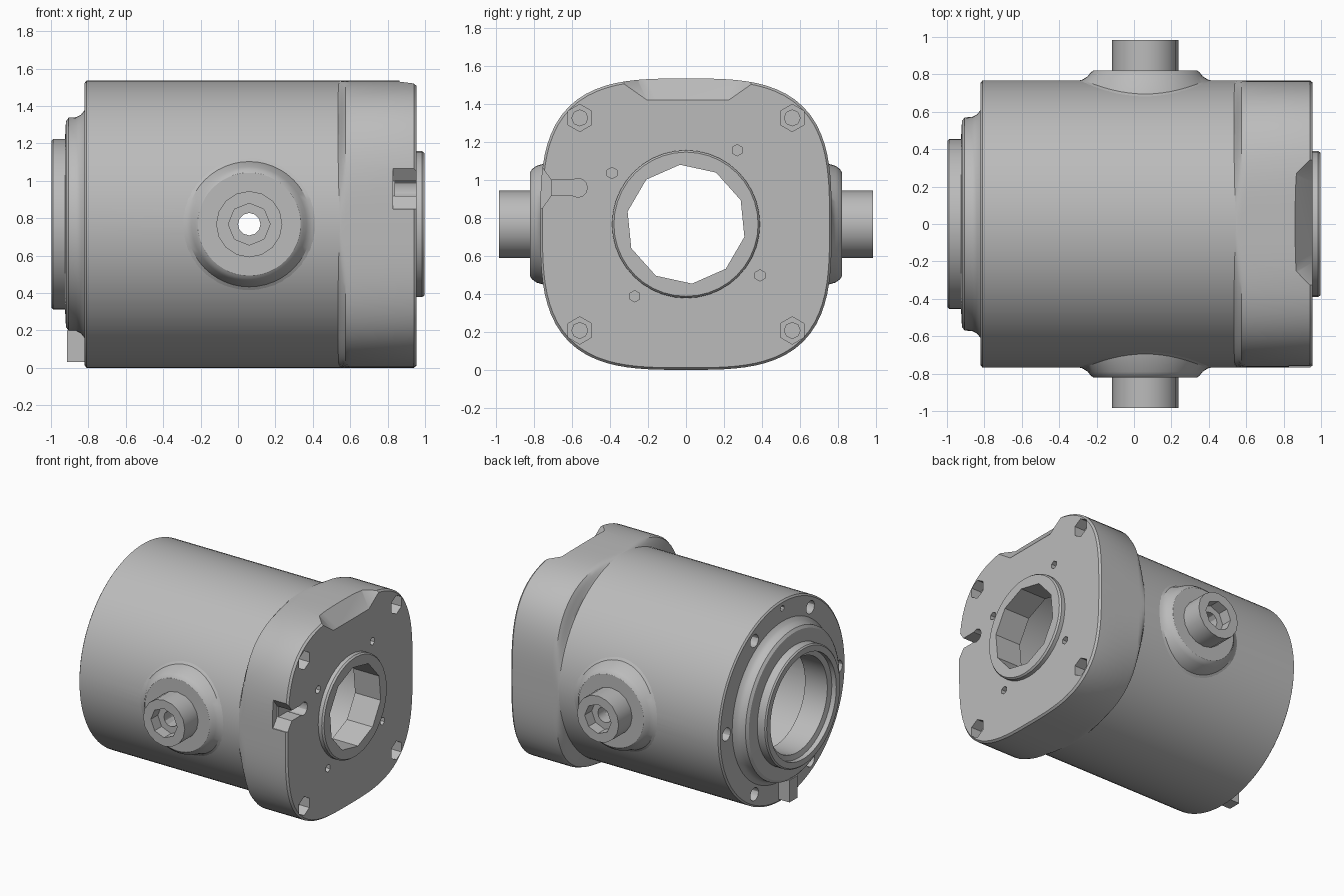
import bpy
import bmesh
from math import sin, cos, pi, sqrt, radians
from mathutils import Matrix, Vector

default = bpy.data.objects.get("Cube")
if default:
    bpy.data.objects.remove(default, do_unlink=True)

R = 0.768      # housing radius, also the height of its axis
PORT_X = 0.06
ALONG_X = Matrix.Translation((0, 0, R)) @ Matrix.Rotation(pi / 2, 4, 'Y')
cutters = []

metal = bpy.data.materials.new("cast grey metal")
metal.use_nodes = True
grey = (0.5, 0.5, 0.5, 1)
metal.diffuse_color = grey
metal.node_tree.nodes["Principled BSDF"].inputs["Base Color"].default_value = grey


def finish(name, bm, matrix=Matrix()):
    bm.transform(matrix)
    bmesh.ops.recalc_face_normals(bm, faces=bm.faces)
    mesh = bpy.data.meshes.new(name)
    bm.to_mesh(mesh)
    bm.free()
    mesh.materials.append(metal)
    obj = bpy.data.objects.new(name, mesh)
    bpy.context.collection.objects.link(obj)
    return obj


def loft(name, rings, matrix=Matrix()):
    """Skin a list of point rings and cap both ends."""
    bm = bmesh.new()
    loops = [[bm.verts.new(p) for p in ring] for ring in rings]
    n = len(loops[0])
    for a, b in zip(loops, loops[1:]):
        for i in range(n):
            j = (i + 1) % n
            bm.faces.new((a[i], a[j], b[j], b[i]))
    bm.faces.new(loops[0])
    bm.faces.new(loops[-1])
    return finish(name, bm, matrix)


def turned(name, profile, matrix=ALONG_X, sides=64, phase=0.0):
    """Turn (height, radius) pairs around the local axis."""
    angles = [phase + 2 * pi * i / sides for i in range(sides)]
    return loft(name, [[(r * cos(a), r * sin(a), h) for a in angles]
                       for h, r in profile], matrix)


def hull(name, points):
    bm = bmesh.new()
    for p in points:
        bm.verts.new(p)
    bmesh.ops.convex_hull(bm, input=bm.verts)
    return finish(name, bm)


def box(name, x, y, z):
    return hull(name, [(a, b, c) for a in x for b in y for c in z])


def cutter(obj):
    obj.hide_render = True
    cutters.append(obj)
    return obj


def drill(x0, x1, y, z, r, sides=12):
    """Hole parallel to the housing axis, offset from it by y and z."""
    return cutter(turned("drill", [(x0, r), (x1, r)],
                         Matrix.Translation((0, y, z)) @ ALONG_X, sides))


def cut(obj, tools):
    bpy.context.view_layer.objects.active = obj
    for tool in tools:
        mod = obj.modifiers.new("cut", 'BOOLEAN')
        mod.operation = 'DIFFERENCE'
        mod.solver = 'EXACT'
        mod.object = tool
        bpy.ops.object.modifier_apply(modifier=mod.name)


def smooth(obj):
    bpy.ops.object.select_all(action='DESELECT')
    obj.select_set(True)
    bpy.context.view_layer.objects.active = obj
    bpy.ops.object.shade_smooth_by_angle(angle=radians(30))


def port_matrix(side):
    return Matrix.Translation((PORT_X, 0, R)) @ Matrix.Rotation(-side * pi / 2, 4, 'X')


# Main cylinder with the stepped rear spigot
housing = turned("housing", [
    (-0.998, 0.445), (-0.988, 0.455), (-0.925, 0.455), (-0.92, 0.55),
    (-0.905, 0.57), (-0.865, 0.572), (-0.84, 0.585), (-0.82, 0.61),
    (-0.82, 0.755), (-0.81, R), (0.56, R)], sides=96)


# Rounded-square flange blending out of the round housing
def squircle(x, power, scale):
    ring = []
    for i in range(96):
        c, s = cos(2 * pi * i / 96), sin(2 * pi * i / 96)
        r = scale * R / (abs(c) ** power + abs(s) ** power) ** (1 / power)
        ring.append((x, r * c, R + r * s))
    return ring


flange = loft("flange", [squircle(*s) for s in (
    (0.53, 2, 0.99), (0.545, 2.15, 1), (0.555, 2.5, 1), (0.575, 3.0, 1),
    (0.60, 3.2, 1), (0.94, 3.2, 1), (0.955, 3.2, 0.985))])
collar = turned("front_collar", [(0.93, 0.39), (0.985, 0.39), (0.998, 0.38)], sides=40)
key = box("rear_key", (-0.915, -0.80), (-0.05, 0.05), (0.03, 0.2))

# Shared cavity, front opening and the cross hole through both ports
cavity = cutter(turned("cavity", [
    (-1.1, 0.40), (-0.96, 0.40), (-0.95, 0.36), (-0.76, 0.36),
    (-0.76, 0.5), (0.78, 0.5)]))
opening = cutter(turned("opening", [(0.7, 0.315), (1.1, 0.315)], sides=10, phase=0.1))
cross = cutter(turned("cross_hole", [(-1.1, 0.06), (1.1, 0.06)], port_matrix(1), 12))

# Ring of rear bolt holes
rear_holes = [drill(-0.9, -0.7, 0.68 * cos(k * pi / 3), 0.68 * sin(k * pi / 3), 0.05)
              for k in range(6)]
rear_holes.append(drill(-0.9, -0.76, 0, 0.71, 0.022, 8))
cut(housing, [cavity, cross] + rear_holes)

# Flange corner sockets and small tapped holes
holes = []
for y in (-0.56, 0.56):
    for z in (-0.56, 0.56):
        holes.append(drill(0.87, 1.1, y, z, 0.072, 6))
        holes.append(drill(0.70, 1.1, y, z, 0.042, 8))
for y, z in ((-0.39, 0.27), (0.27, 0.39), (0.39, -0.27), (-0.27, -0.38)):
    holes.append(drill(0.85, 1.1, y, z, 0.03, 6))

# Cable slot on the front edge and sloping scoop on the top edge
slot = cutter(box("slot", (0.84, 1.1), (-0.9, -0.57), (0.92, 1.0)))
mouth = cutter(hull("mouth", [(x, y, z) for x in (0.83, 1.1)
                              for y, h in ((-0.9, 0.11), (-0.76, 0.11), (-0.71, 0.04))
                              for z in (0.96 - h, 0.96 + h)]))
slot_end = drill(0.84, 1.1, -0.57, 0.96 - R, 0.05)
scoop = cutter(hull("scoop", [
    (x, s * w + 0.01, z) for s in (-1, 1) for x, w, z in (
        (0.85, 0.27, 1.55), (0.965, 0.21, 1.41), (0.965, 0.41, 1.55),
        (1.1, 0.21, 1.41), (1.1, 0.41, 1.55), (0.86, 0.3, 1.7), (1.1, 0.5, 1.7))]))
cut(flange, [cavity, opening, slot, mouth, slot_end, scoop] + holes)
cut(collar, [opening])

# Side ports: a boss flared onto the housing and a bored pipe
parts = [housing, flange, collar]
for side, label in ((-1, "front"), (1, "back")):
    matrix = port_matrix(side)
    boss = turned(label + "_port_boss", [
        (0.62, 0.30), (0.70, 0.35), (0.764, 0.37), (0.772, 0.335), (0.79, 0.307),
        (0.812, 0.29), (0.822, 0.275)], matrix, 48)
    for v in boss.data.vertices:
        dz = v.co.z - R
        if Vector((v.co.x - PORT_X, dz)).length > 0.32:
            v.co.y += side * (sqrt(R * R - dz * dz) - R)
    pipe = turned(label + "_port_pipe", [(0.78, 0.177), (0.985, 0.177)], matrix, 16)
    socket = cutter(turned("socket", [(0.9, 0.112), (1.1, 0.112)], matrix, 8))
    cut(boss, [cross])
    cut(pipe, [cross, socket])
    parts += [boss, pipe]

for part in parts:
    smooth(part)
for tool in cutters:
    bpy.data.objects.remove(tool, do_unlink=True)
